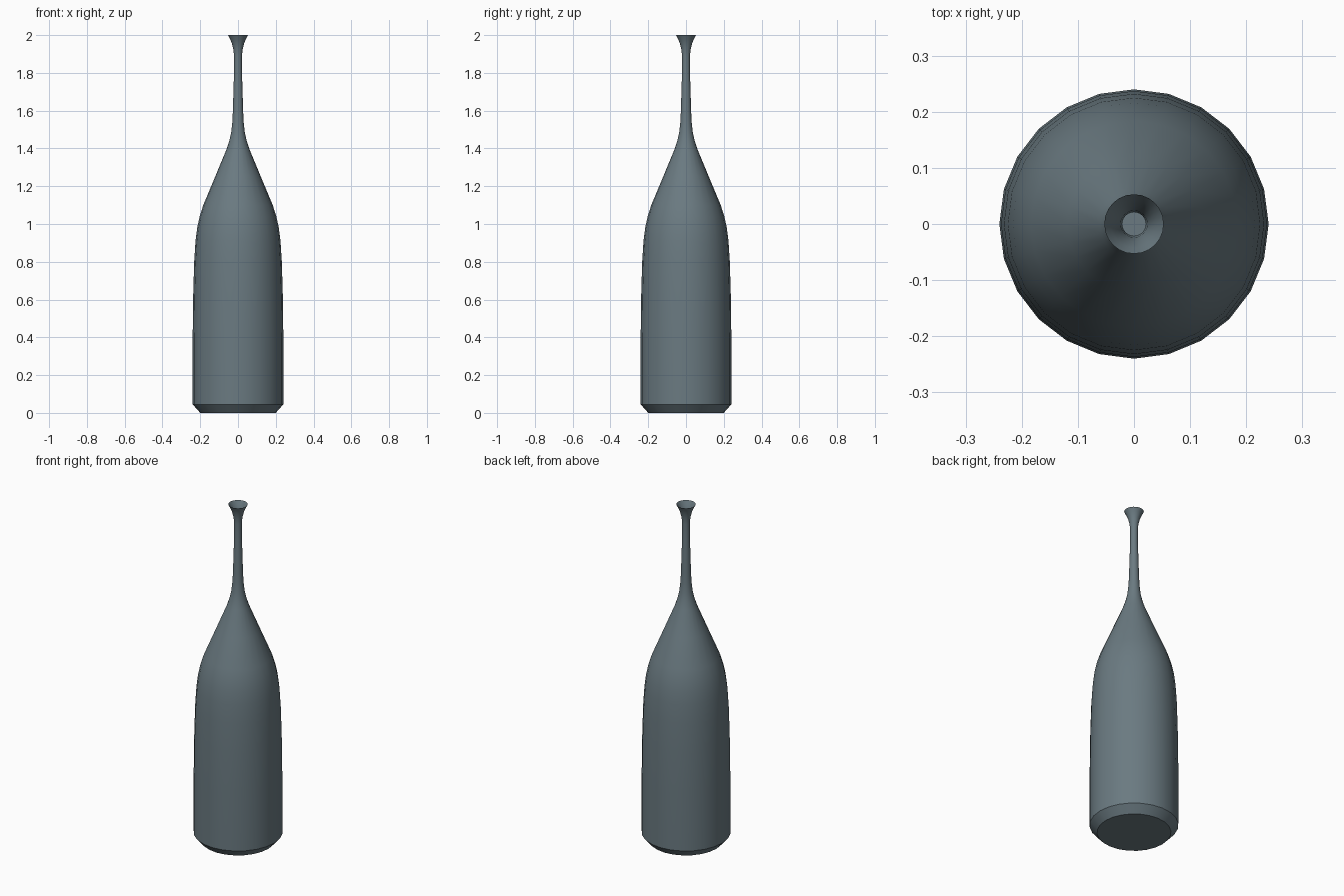
import bpy, bmesh, math

if "Cube" in bpy.data.objects:
    bpy.data.objects.remove(bpy.data.objects["Cube"])

SIDES = 24

# Bottle outline as (radius, height), base to lip
PROFILE = [
    (0.20, 0.0), (0.24, 0.045), (0.24, 0.41), (0.237, 0.63), (0.232, 0.80),
    (0.225, 0.91), (0.216, 0.98), (0.203, 1.04), (0.184, 1.10),
    (0.119, 1.255), (0.061, 1.395), (0.046, 1.44), (0.036, 1.485),
    (0.030, 1.54), (0.027, 1.60), (0.024, 1.71), (0.021, 1.80), (0.021, 1.89),
    (0.024, 1.922), (0.032, 1.955), (0.042, 1.98), (0.053, 2.0),
]

glass = bpy.data.materials.new("slate_glass")
glass.diffuse_color = (0.145, 0.195, 0.22, 1)
glass.use_nodes = True
glass.node_tree.nodes["Principled BSDF"].inputs["Base Color"].default_value = glass.diffuse_color

# Lathe the outline into an open-mouthed thin shell with a flat base
bm = bmesh.new()
rings = []
for r, z in PROFILE:
    rings.append([bm.verts.new((r * math.cos(2 * math.pi * i / SIDES),
                                r * math.sin(2 * math.pi * i / SIDES), z))
                  for i in range(SIDES)])
for a, b in zip(rings, rings[1:]):
    for i in range(SIDES):
        j = (i + 1) % SIDES
        bm.faces.new((a[i], a[j], b[j], b[i]))
bm.faces.new(list(reversed(rings[0])))

mesh = bpy.data.meshes.new("bottle")
bm.to_mesh(mesh)
bm.free()
mesh.materials.append(glass)
bottle = bpy.data.objects.new("bottle", mesh)
bpy.context.collection.objects.link(bottle)

# Smooth body, crisp base edges
bpy.context.view_layer.objects.active = bottle
bottle.select_set(True)
bpy.ops.object.shade_smooth_by_angle(angle=math.radians(30))
